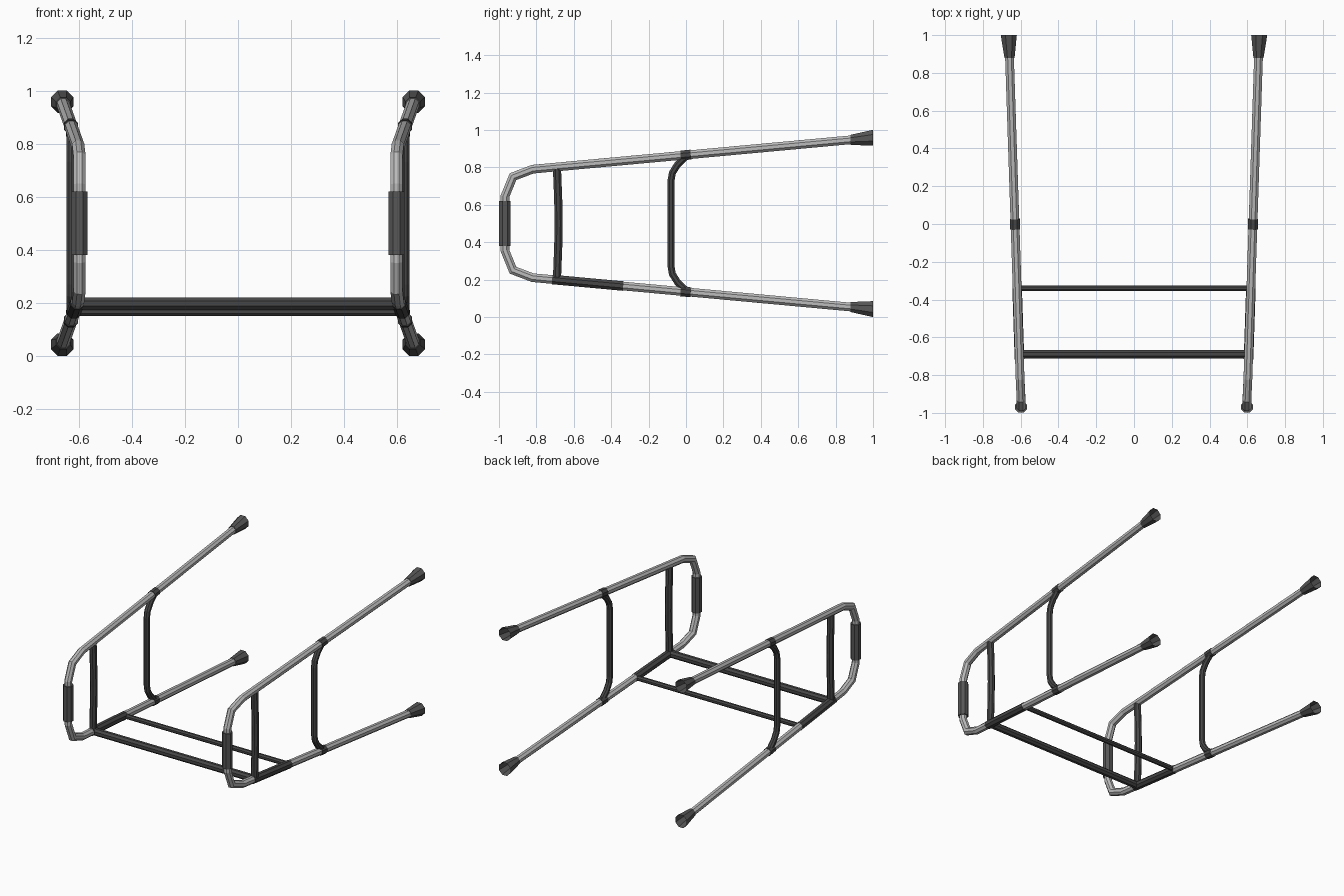
import bpy, bmesh, math
from mathutils import Vector

if "Cube" in bpy.data.objects:
    bpy.data.objects.remove(bpy.data.objects["Cube"])


def material(name, v):
    m = bpy.data.materials.new(name)
    m.diffuse_color = (v, v, v, 1)
    m.use_nodes = True
    m.node_tree.nodes["Principled BSDF"].inputs["Base Color"].default_value = m.diffuse_color
    return m


LIGHT = material("light_metal", 0.50)
DARK = material("dark_grey", 0.062)
RUBBER = material("rubber_grey", 0.095)
SIDES = 8


def tube(name, pts, radii, mat, ref=(1, 0, 0), flat=None, caps=(True, True)):
    """Eight-sided mitred tube along a path; flat forces one ring direction."""
    pts = [Vector(p) for p in pts]
    ref = Vector(ref)
    if not isinstance(radii, (list, tuple)):
        radii = [radii] * len(pts)
    bm = bmesh.new()
    rings = []
    for i, p in enumerate(pts):
        a = (p - pts[i - 1]).normalized() if i else None
        b = (pts[i + 1] - p).normalized() if i < len(pts) - 1 else None
        a, b = a or b, b or a
        t = Vector(flat) if flat else (a + b).normalized()
        stretch = 1 if flat else 1 / max(0.5, t.dot(b))
        n = t.cross(ref).normalized()
        u = n.cross(t).normalized()
        ring = []
        for k in range(SIDES):
            ang = 2 * math.pi * (k + 0.5) / SIDES
            ring.append(bm.verts.new(p + radii[i] * (u * math.cos(ang) + n * math.sin(ang) * stretch)))
        rings.append(ring)
    for r0, r1 in zip(rings, rings[1:]):
        for k in range(SIDES):
            j = (k + 1) % SIDES
            bm.faces.new((r0[k], r0[j], r1[j], r1[k]))
    if caps[0]:
        bm.faces.new(rings[0][::-1])
    if caps[1]:
        bm.faces.new(rings[-1])
    bmesh.ops.recalc_face_normals(bm, faces=bm.faces)
    me = bpy.data.meshes.new(name)
    bm.to_mesh(me)
    bm.free()
    me.materials.append(mat)
    ob = bpy.data.objects.new(name, me)
    bpy.context.collection.objects.link(ob)
    return ob


def leg(s, top, y):
    """Point on the centre line of a straight leg."""
    h = 0.29 + (y + 0.82) * 0.168 / 1.82
    return (s * (0.63 + 0.033 * y), y, 0.5 + h * top)


for s, side in ((1, "right"), (-1, "left")):
    x0 = s * 0.598
    # bent main tube
    bend = [(x0, -0.925, 0.75), (x0, -0.968, 0.645)]
    upper = [leg(s, 1, 0.9), leg(s, 1, -0.82)] + bend
    lower = [(x, y, 1 - z) for x, y, z in reversed(upper)]
    tube(side + "_frame_tube", upper + lower, 0.025, LIGHT)
    # hand grip
    tube(side + "_grip", [(x0, -0.968, 0.38), (x0, -0.968, 0.62)], 0.0335, RUBBER)
    # flared feet and clamps
    for top, lvl in ((1, "upper"), (-1, "lower")):
        tube(f"{side}_{lvl}_foot", [leg(s, top, 0.88), leg(s, top, 1.0)], [0.029, 0.046],
             RUBBER, flat=(0, 1, 0), caps=(True, False))
        tube(f"{side}_{lvl}_clamp", [leg(s, top, -0.028), leg(s, top, 0.026)], 0.0285, DARK)
    # curved middle brace
    xb = s * 0.629
    half = [(s * 0.63, 0.005, 0.862), (xb, -0.045, 0.815), (xb, -0.073, 0.77), (xb, -0.08, 0.73)]
    tube(side + "_middle_brace", half + [(x, y, 1 - z) for x, y, z in reversed(half)], 0.02, DARK)
    # slightly bowed front brace
    xf = s * 0.607
    tube(side + "_front_brace",
         [(xf, -0.69, 0.80), (xf, -0.683, 0.62), (xf, -0.681, 0.5), (xf, -0.683, 0.38), (xf, -0.69, 0.20)],
         0.0235, DARK)
    # sleeve joining the cross bars
    tube(side + "_sleeve", [leg(s, -1, -0.715), leg(s, -1, -0.335)], 0.0275, DARK)

# cross bars
for name, y, r in (("front_cross_bar", -0.69, 0.0245), ("rear_cross_bar", -0.34, 0.0165)):
    x, _, z = leg(1, -1, y)
    tube(name, [(-x, y, z), (x, y, z)], r, DARK, ref=(0, 0, 1))
